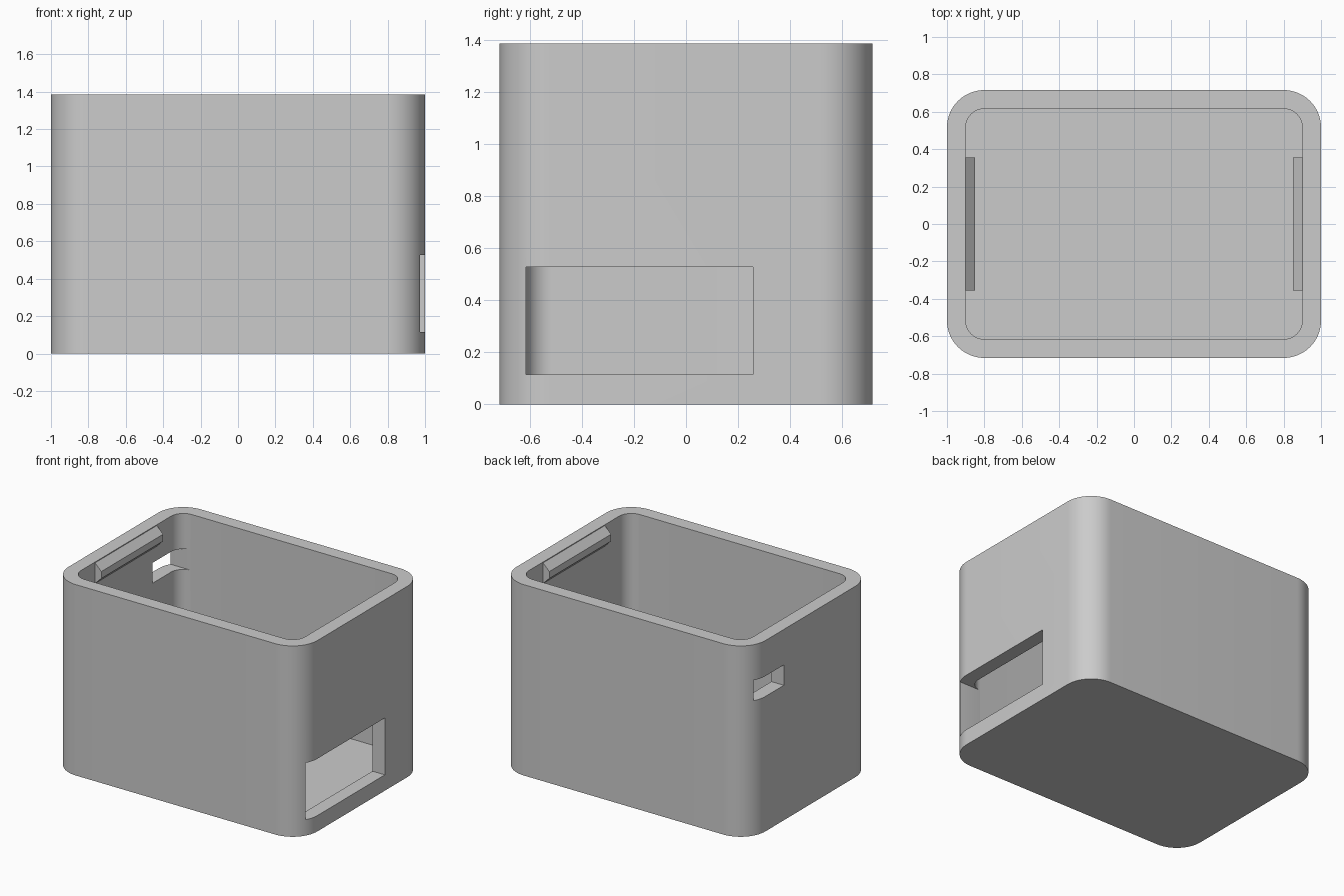
import bpy, bmesh, math

if "Cube" in bpy.data.objects:
    bpy.data.objects.remove(bpy.data.objects["Cube"], do_unlink=True)

HALF_X, HALF_Y, HEIGHT = 1.0, 0.716, 1.386
WALL, FLOOR, RADIUS = 0.1, 0.1, 0.2

grey = bpy.data.materials.new("plain grey")
grey.use_nodes = True
colour = (0.6, 0.6, 0.6, 1)
grey.diffuse_color = colour
grey.node_tree.nodes["Principled BSDF"].inputs["Base Color"].default_value = colour


def prism(name, outline, offset):
    """Extrude a closed 3D outline along an offset vector."""
    bm = bmesh.new()
    base = bm.faces.new([bm.verts.new(p) for p in outline])
    top = bmesh.ops.extrude_face_region(bm, geom=[base], use_keep_orig=True)["geom"]
    bmesh.ops.translate(bm, vec=offset,
                        verts=[v for v in top if isinstance(v, bmesh.types.BMVert)])
    bmesh.ops.recalc_face_normals(bm, faces=bm.faces)
    mesh = bpy.data.meshes.new(name)
    bm.to_mesh(mesh)
    bm.free()
    mesh.materials.append(grey)
    obj = bpy.data.objects.new(name, mesh)
    bpy.context.collection.objects.link(obj)
    return obj


def rounded_block(name, hx, hy, r, z0, z1, steps=16):
    outline = []
    for i, (sx, sy) in enumerate([(1, 1), (-1, 1), (-1, -1), (1, -1)]):
        for k in range(steps + 1):
            a = math.pi / 2 * (i + k / steps)
            outline.append((sx * (hx - r) + r * math.cos(a),
                            sy * (hy - r) + r * math.sin(a), z0))
    return prism(name, outline, (0, 0, z1 - z0))


def box(name, x0, x1, y0, y1, z0, z1):
    return prism(name, [(x0, y0, z0), (x1, y0, z0), (x1, y1, z0), (x0, y1, z0)],
                 (0, 0, z1 - z0))


def cut(target, cutter):
    cutter.hide_render = True
    mod = target.modifiers.new("cut", "BOOLEAN")
    mod.operation, mod.solver, mod.object = "DIFFERENCE", "EXACT", cutter
    bpy.context.view_layer.objects.active = target
    bpy.ops.object.modifier_apply(modifier=mod.name)
    bpy.data.objects.remove(cutter, do_unlink=True)


# Open-topped case with a thin wall and floor
case = rounded_block("case", HALF_X, HALF_Y, RADIUS, 0, HEIGHT)
cut(case, rounded_block("cavity", HALF_X - WALL, HALF_Y - WALL, RADIUS - WALL,
                        FLOOR, HEIGHT + 0.2))

# Large window low on the left wall, small port high on the right wall
cut(case, box("window_cutter", 0.8, 1.2, -0.615, 0.257, 0.115, 0.528))
cut(case, box("port_cutter", -1.2, -0.8, 0.305, 0.615, 0.98, 1.128))

bpy.ops.object.select_all(action="DESELECT")
case.select_set(True)
bpy.context.view_layer.objects.active = case
bpy.ops.object.shade_smooth_by_angle(angle=math.radians(30))

# Bevelled snap ridges just inside the rim
for side, name in ((1, "left_snap_ridge"), (-1, "right_snap_ridge")):
    wall, tip = side * (HALF_X - WALL), side * (HALF_X - WALL - 0.05)
    profile = [(wall, 1.38), (tip, 1.33), (tip, 1.28), (wall, 1.23)]
    prism(name, [(x, -0.355, z) for x, z in profile], (0, 0.71, 0))
